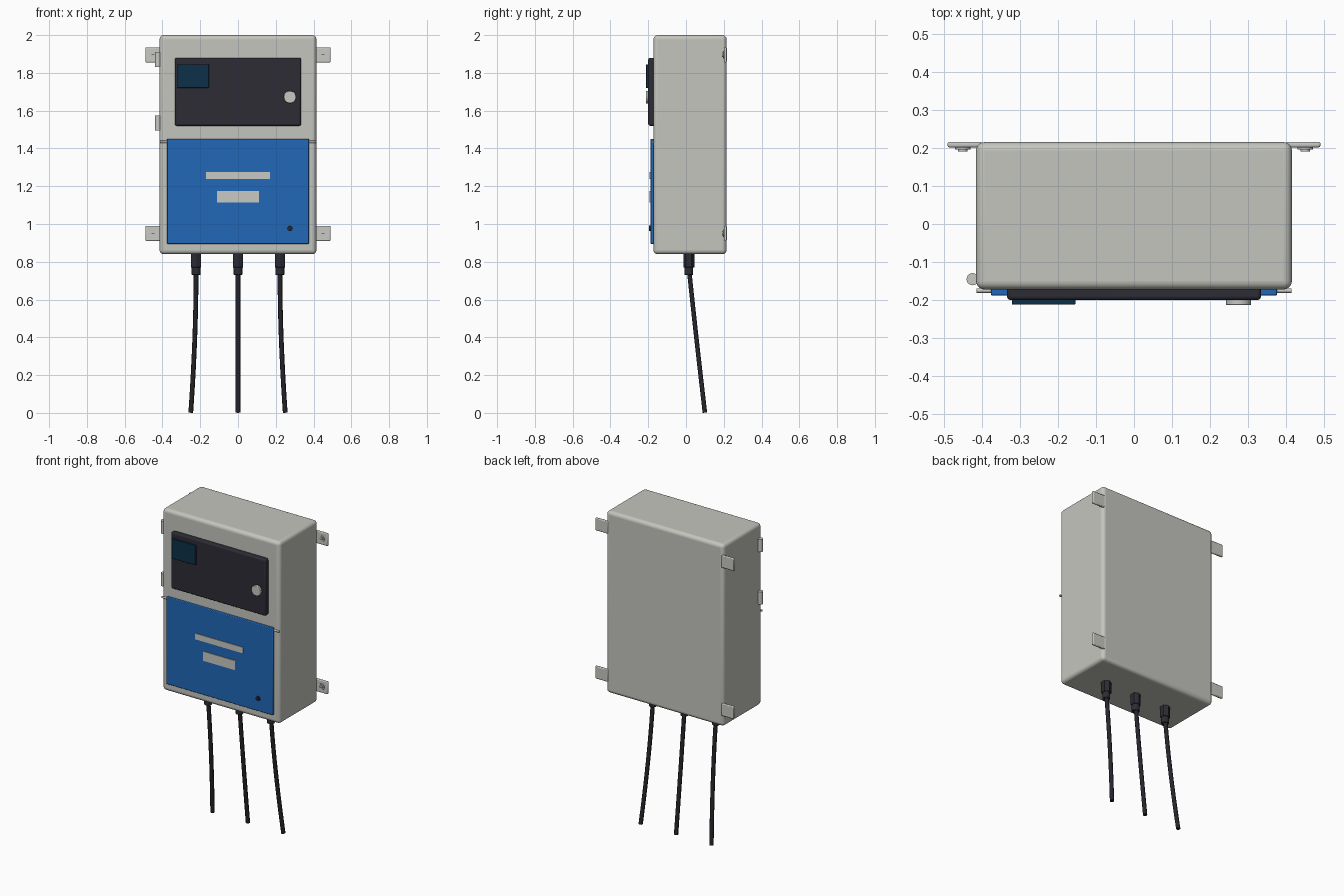
import bpy, math
from mathutils import Vector

if "Cube" in bpy.data.objects:
    bpy.data.objects.remove(bpy.data.objects["Cube"], do_unlink=True)


def material(name, rgb, rough=0.6):
    m = bpy.data.materials.new(name)
    m.use_nodes = True
    m.diffuse_color = (*rgb, 1)
    bsdf = m.node_tree.nodes["Principled BSDF"]
    bsdf.inputs["Base Color"].default_value = (*rgb, 1)
    bsdf.inputs["Roughness"].default_value = rough
    return m


GREY = material("light grey", (0.56, 0.56, 0.52))
PALE = material("pale metal", (0.58, 0.58, 0.55))
BLUE = material("blue", (0.015, 0.14, 0.48))
DARK = material("charcoal", (0.026, 0.025, 0.035))
SCREEN = material("dark teal", (0.004, 0.03, 0.065))
BLACK = material("black", (0.018, 0.018, 0.024))


def finish(name, mat, bevel=0, segments=2):
    ob = bpy.context.object
    ob.name = name
    ob.data.materials.append(mat)
    if bevel:
        mod = ob.modifiers.new("rounded edges", 'BEVEL')
        mod.width, mod.segments = bevel, segments
        mod.limit_method = 'ANGLE'
    bpy.ops.object.shade_smooth_by_angle(angle=math.radians(35))
    return ob


def box(name, x, y, z, mat, bevel=0, segments=2):
    """Box from (min, max) pairs on each axis."""
    spans = (x, y, z)
    bpy.ops.mesh.primitive_cube_add(size=1, location=[sum(s) / 2 for s in spans])
    bpy.context.object.scale = [s[1] - s[0] for s in spans]
    bpy.ops.object.transform_apply(location=False, rotation=False, scale=True)
    return finish(name, mat, bevel, segments)


def rod(name, start, end, radius, mat, sides=24, bevel=0):
    """Cylinder between two points."""
    a, b = Vector(start), Vector(end)
    bpy.ops.mesh.primitive_cylinder_add(vertices=sides, radius=radius, depth=(b - a).length,
                                        location=(a + b) / 2)
    bpy.context.object.rotation_euler = (b - a).to_track_quat('Z', 'Y').to_euler()
    return finish(name, mat, bevel)


# Housing
FRONT = -0.172
box("housing", (-0.415, 0.415), (FRONT, 0.215), (0.84, 2.0), GREY, 0.022, 5)

# Control panel with display and knob
box("control_panel", (-0.334, 0.334), (-0.2, FRONT + 0.01), (1.52, 1.88), DARK, 0.01, 3)
box("display", (-0.321, -0.154), (-0.212, -0.195), (1.72, 1.845), SCREEN, 0.003)
rod("knob", (0.275, -0.195, 1.672), (0.275, -0.213, 1.672), 0.033, PALE, 32, 0.003)

# Terminal cover with label plates, lock and hinge pin
box("terminal_cover", (-0.376, 0.376), (-0.188, FRONT + 0.01), (0.895, 1.45), BLUE, 0.004)
box("upper_label_plate", (-0.17, 0.17), (-0.192, -0.186), (1.237, 1.275), PALE)
box("lower_label_plate", (-0.112, 0.112), (-0.192, -0.186), (1.115, 1.175), PALE)
rod("cover_lock", (0.275, -0.18, 0.977), (0.275, -0.196, 0.977), 0.014, BLACK)
rod("cover_hinge_pin", (-0.414, -0.175, 1.435), (0.414, -0.175, 1.435), 0.006, PALE, 12)

# Door hinges on the right side of the housing
for label, z in (("upper", 1.87), ("lower", 1.535)):
    rod(label + "_door_hinge", (-0.424, -0.145, z - 0.04), (-0.424, -0.145, z + 0.04),
        0.016, PALE, 20)

# Wall mounting tabs with cross-head screws
for side, s in (("left", 1), ("right", -1)):
    for label, z in (("upper", 1.895), ("lower", 0.95)):
        tag = label + "_" + side
        box(tag + "_mounting_tab", sorted((s * 0.4, s * 0.49)), (0.201, 0.216),
            (z - 0.04, z + 0.04), PALE, 0.005)
        x = s * 0.45
        rod(tag + "_washer", (x, 0.204, z), (x, 0.196, z), 0.02, PALE)
        rod(tag + "_screw", (x, 0.2, z), (x, 0.191, z), 0.012, PALE)
        box(tag + "_screw_slot", (x - 0.008, x + 0.008), (0.1905, 0.195),
            (z - 0.0015, z + 0.0015), BLACK)

# Cable glands and hanging cables
for side, s in (("right", -1), ("middle", 0), ("left", 1)):
    x, y = s * 0.222, 0.015
    rod(side + "_gland_nut", (x, y, 0.77), (x, y, 0.85), 0.03, DARK, 6, 0.002)
    rod(side + "_gland_collar", (x, y, 0.73), (x, y, 0.775), 0.023, DARK, 24, 0.003)
    curve = bpy.data.curves.new(side + "_cable", 'CURVE')
    curve.dimensions = '3D'
    curve.bevel_depth = 0.0125
    curve.bevel_resolution = 3
    curve.use_fill_caps = True
    curve.resolution_u = 16
    spline = curve.splines.new('BEZIER')
    spline.bezier_points.add(1)
    path = ((x, 0.017, 0.75), (x, 0.043, 0.5), (s * 0.233, 0.071, 0.25), (s * 0.25, 0.1, 0.002))
    first, last = spline.bezier_points
    for p in (first, last):
        p.handle_left_type = p.handle_right_type = 'FREE'
    first.co, first.handle_right, last.handle_left, last.co = path
    first.handle_left, last.handle_right = path[0], path[3]
    curve.materials.append(BLACK)
    cable = bpy.data.objects.new(side + "_cable", curve)
    bpy.context.collection.objects.link(cable)
